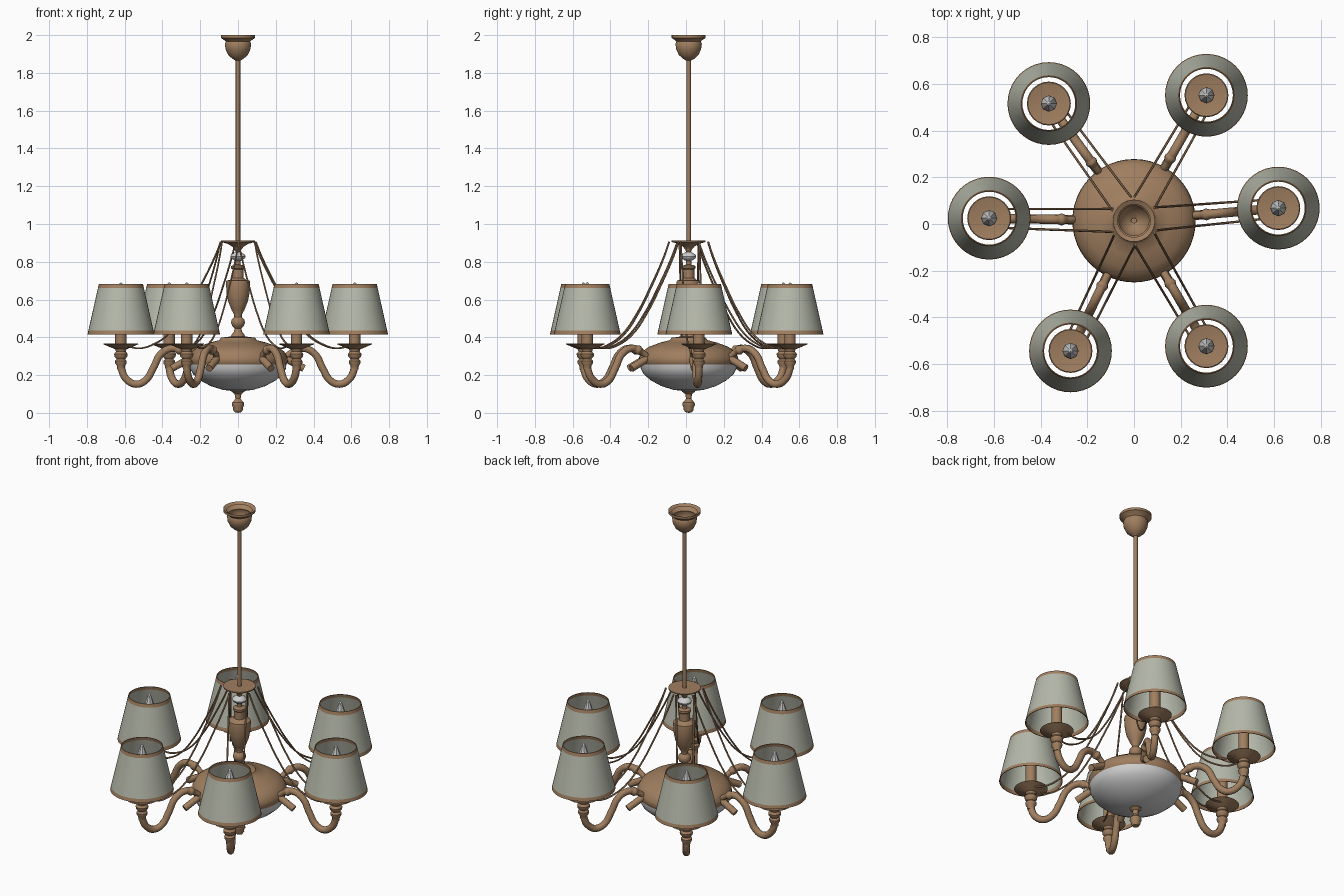
import bpy, bmesh, math
from mathutils import Vector, Matrix

cube = bpy.data.objects.get("Cube")
if cube:
    bpy.data.objects.remove(cube, do_unlink=True)


def material(name, colour):
    m = bpy.data.materials.new(name)
    m.use_nodes = True
    m.diffuse_color = (*colour, 1)
    m.node_tree.nodes["Principled BSDF"].inputs["Base Color"].default_value = (*colour, 1)
    return m


BRONZE = material("aged bronze", (0.35, 0.21, 0.115))
FABRIC = material("shade fabric", (0.46, 0.48, 0.40))
GLASS = material("frosted glass", (0.62, 0.62, 0.62))
CENTRE = Vector((0, 0.014, 0))


def finish(obj, mats, angle=40):
    for m in mats:
        obj.data.materials.append(m)
    bpy.ops.object.select_all(action='DESELECT')
    obj.select_set(True)
    bpy.context.view_layer.objects.active = obj
    bpy.ops.object.shade_smooth_by_angle(angle=math.radians(angle))
    return obj


def lathe(name, profile, mats, at=CENTRE, sides=32, rule=None, angle=40):
    """Spin (radius, height) points around a vertical axis."""
    bm = bmesh.new()
    verts = [bm.verts.new((r, 0, z)) for r, z in profile]
    edges = [bm.edges.new(pair) for pair in zip(verts, verts[1:])]
    bmesh.ops.spin(bm, geom=verts + edges, cent=(0, 0, 0), axis=(0, 0, 1),
                   angle=math.tau, steps=sides)
    bmesh.ops.remove_doubles(bm, verts=bm.verts, dist=0.0003)
    bmesh.ops.recalc_face_normals(bm, faces=bm.faces)
    if rule:
        for f in bm.faces:
            f.material_index = rule(f.calc_center_median().z)
    mesh = bpy.data.meshes.new(name)
    bm.to_mesh(mesh)
    bm.free()
    obj = bpy.data.objects.new(name, mesh)
    obj.location = at
    bpy.context.collection.objects.link(obj)
    return finish(obj, mats, angle)


def tube(name, points, radius, turn, sides=3, scales=None):
    """Sweep a round section along a smooth path, turned about the centre."""
    curve = bpy.data.curves.new(name, 'CURVE')
    curve.dimensions = '3D'
    curve.bevel_depth = radius
    curve.bevel_resolution = sides
    curve.resolution_u = 6
    curve.use_fill_caps = True
    spline = curve.splines.new('BEZIER')
    spline.bezier_points.add(len(points) - 1)
    for i, (bp, co) in enumerate(zip(spline.bezier_points, points)):
        bp.co = co
        bp.handle_left_type = bp.handle_right_type = 'AUTO'
        bp.radius = scales[i] if scales else 1
    obj = bpy.data.objects.new(name, curve)
    obj.matrix_world = Matrix.Translation(CENTRE) @ Matrix.Rotation(turn, 4, 'Z')
    bpy.context.collection.objects.link(obj)
    bpy.ops.object.select_all(action='DESELECT')
    obj.select_set(True)
    bpy.context.view_layer.objects.active = obj
    bpy.ops.object.convert(target='MESH')
    return finish(bpy.context.object, [BRONZE])


# Ceiling canopy (open cup) and hanging rod
lathe("ceiling_canopy", [(0.07, 1.99), (0.09, 2), (0.09, 1.985), (0.072, 1.973), (0.064, 1.965),
                         (0.07, 1.955), (0.066, 1.925), (0.052, 1.895), (0.03, 1.875),
                         (0.012, 1.865)], [BRONZE])
lathe("hanging_rod", [(0, 1.9), (0.012, 1.9), (0.012, 0.88), (0, 0.88)], [BRONZE], sides=16)

# Turned central column
lathe("wire_crown", [(0, 0.912), (0.09, 0.912), (0.09, 0.905), (0.055, 0.895), (0.03, 0.88),
                     (0.018, 0.865), (0.012, 0.85), (0, 0.85)], [BRONZE])
lathe("crystal_bead", [(0, 0.853), (0.018, 0.85), (0.037, 0.837), (0.04, 0.828),
                       (0.036, 0.818), (0.018, 0.806), (0, 0.803)], [GLASS])
lathe("column", [(0, 0.81), (0.014, 0.81), (0.014, 0.785), (0.036, 0.778), (0.036, 0.766),
                 (0.03, 0.76), (0.03, 0.715), (0.042, 0.705), (0.062, 0.7), (0.064, 0.69),
                 (0.06, 0.63), (0.052, 0.59), (0.034, 0.545), (0.02, 0.52), (0.02, 0.508),
                 (0.033, 0.495), (0.037, 0.477), (0.03, 0.46), (0.018, 0.448), (0.022, 0.43),
                 (0.035, 0.412), (0.04, 0.4)], [BRONZE])

# Body: bronze cover above a frosted bowl
lathe("body_cover", [(0.035, 0.405), (0.09, 0.398), (0.1, 0.385), (0.15, 0.372), (0.21, 0.35),
                     (0.245, 0.325), (0.262, 0.295), (0.264, 0.27), (0.255, 0.255)],
      [BRONZE], sides=48)
lathe("glass_bowl", [(0.256, 0.258), (0.254, 0.235), (0.238, 0.205), (0.2, 0.172),
                     (0.145, 0.142), (0.08, 0.122), (0, 0.112)], [GLASS], sides=48)
lathe("bottom_finial", [(0, 0.122), (0.034, 0.12), (0.034, 0.112), (0.018, 0.1), (0.014, 0.075),
                        (0.02, 0.066), (0.032, 0.054), (0.033, 0.04), (0.026, 0.028),
                        (0.027, 0.018), (0.018, 0.004), (0, 0)], [BRONZE], sides=24)

# Slightly uneven spread of six lamps
ANGLES = (5, 60, 126, 179, 244, 300)
REACH = 0.62
ARM = [(0.235, 0.275), (0.28, 0.318), (0.345, 0.342), (0.405, 0.315), (0.45, 0.235),
       (0.49, 0.172), (0.54, 0.152), (0.59, 0.178), (0.615, 0.225), (REACH, 0.27)]
ARM_SCALE = (0.8, 0.8, 1, 1, 1, 1, 1, 1, 1, 1)
WIRE = [(0.09, 0.906), (0.125, 0.82), (0.2, 0.67), (0.28, 0.53), (0.37, 0.415),
        (0.45, 0.362), (0.52, 0.342), (0.585, 0.352)]
SHADE_LOW, SHADE_HIGH, TRIM = 0.415, 0.682, 0.02


def shade_radius(z):
    return 0.177 - 0.06 * (z - SHADE_LOW) / (SHADE_HIGH - SHADE_LOW)


def shade_rule(z):
    return int(z < SHADE_LOW + TRIM or z > SHADE_HIGH - TRIM)


for n, degrees in enumerate(ANGLES, 1):
    turn = math.radians(degrees)
    at = CENTRE + Vector((math.cos(turn), math.sin(turn), 0)) * REACH

    # Curved arm, its collar and the peg beside the body
    tube(f"arm_{n}", [(r, 0, z) for r, z in ARM], 0.02, turn, scales=ARM_SCALE)
    tube(f"arm_collar_{n}", [(0.288, 0, 0.323), (0.31, 0, 0.333), (0.335, 0, 0.34)],
         0.026, turn, scales=(0.65, 1, 0.65))
    tube(f"arm_peg_{n}", [(0.235, 0, 0.298), (0.3, 0, 0.263), (0.35, 0, 0.236)], 0.02, turn)

    # Pair of draped wires
    for side, word in ((1, "left"), (-1, "right")):
        path = [(r, side * (0.05 - 0.012 * i / len(WIRE)), z) for i, (r, z) in enumerate(WIRE)]
        tube(f"wire_{word}_{n}", path, 0.005, turn, sides=1)

    # Candle cup, drip dish and sleeve
    lathe(f"candle_cup_{n}", [(0, 0.225), (0.02, 0.23), (0.022, 0.25), (0.03, 0.262),
                              (0.031, 0.275), (0.022, 0.285), (0.034, 0.298), (0.036, 0.312),
                              (0.026, 0.325), (0.03, 0.337), (0.055, 0.347), (0.094, 0.364),
                              (0.09, 0.367), (0.04, 0.358), (0.03, 0.358), (0.03, 0.56),
                              (0, 0.56)], [BRONZE], at, 24)

    # Faceted candle bulb
    lathe(f"bulb_{n}", [(0.02, 0.555), (0.035, 0.585), (0.034, 0.605), (0.02, 0.65),
                        (0.008, 0.685), (0, 0.692)], [GLASS], at, 8, angle=20)

    # Fabric shade with bronze trim
    heights = (SHADE_LOW, SHADE_LOW + TRIM, SHADE_HIGH - TRIM, SHADE_HIGH)
    outer = [(shade_radius(z), z) for z in heights]
    inner = [(r - 0.004, z) for r, z in reversed(outer)]
    lathe(f"lampshade_{n}", outer + inner + outer[:1], [FABRIC, BRONZE], at, 40, shade_rule)
